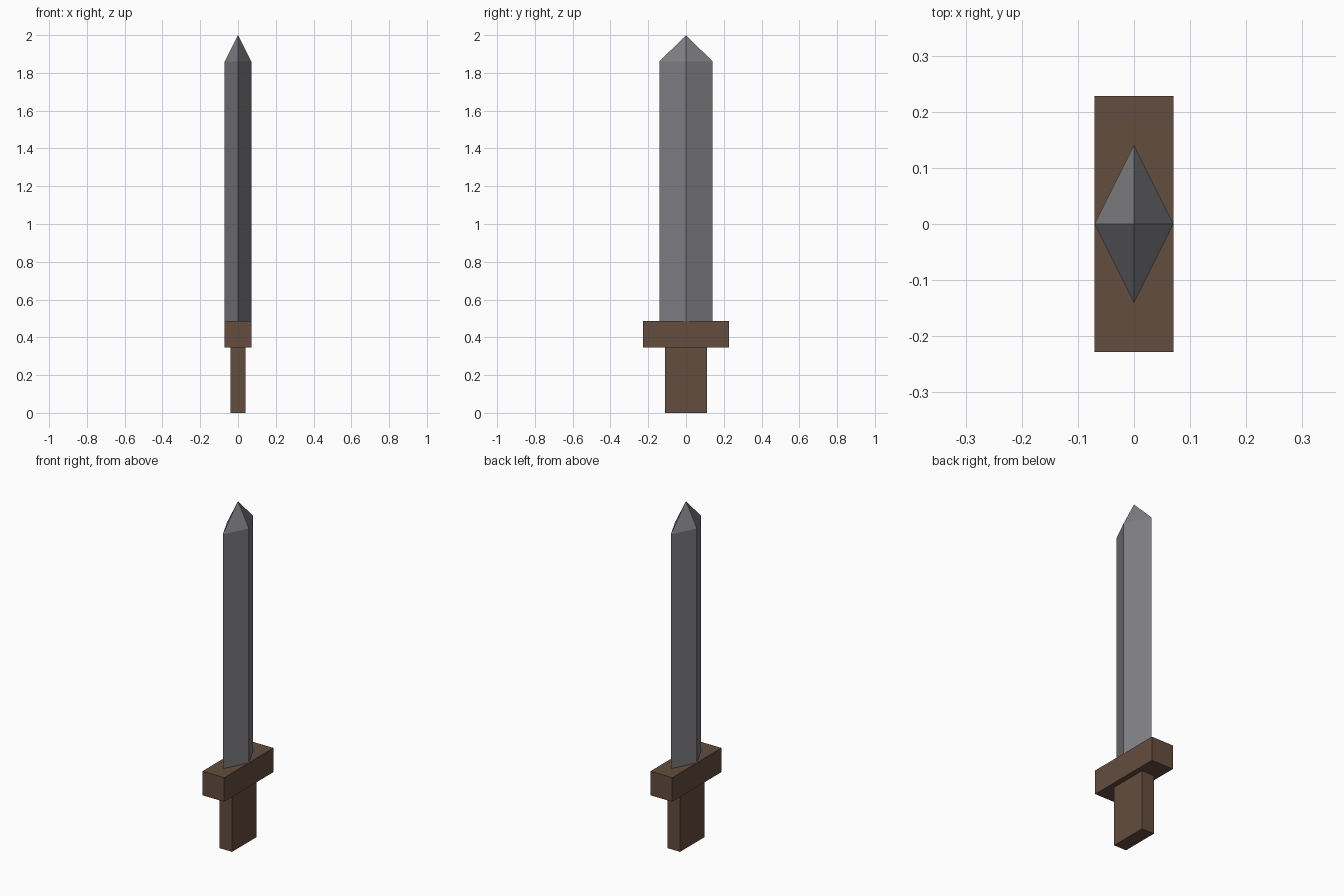
import bpy, bmesh

if "Cube" in bpy.data.objects:
    bpy.data.objects.remove(bpy.data.objects["Cube"])

wood = bpy.data.materials.new("wood")
wood.diffuse_color = (0.13, 0.075, 0.05, 1)
wood.use_nodes = True
wood.node_tree.nodes["Principled BSDF"].inputs["Base Color"].default_value = wood.diffuse_color
steel = bpy.data.materials.new("steel")
steel.diffuse_color = (0.21, 0.21, 0.225, 1)
steel.use_nodes = True
steel.node_tree.nodes["Principled BSDF"].inputs["Base Color"].default_value = steel.diffuse_color


def finish(name, bm, mat):
    bmesh.ops.recalc_face_normals(bm, faces=bm.faces)
    mesh = bpy.data.meshes.new(name)
    bm.to_mesh(mesh)
    bm.free()
    mesh.materials.append(mat)
    bpy.context.collection.objects.link(bpy.data.objects.new(name, mesh))


def box(name, hx, hy, z0, z1):
    bm = bmesh.new()
    bmesh.ops.create_cube(bm, size=1)
    for v in bm.verts:
        v.co = (v.co.x * 2 * hx, v.co.y * 2 * hy, z0 if v.co.z < 0 else z1)
    finish(name, bm, wood)


# Handle and crossguard
box("grip", 0.04, 0.112, 0, 0.346)
box("crossguard", 0.0705, 0.228, 0.346, 0.487)

# Blade: diamond section extruded up, then closed to a point
bm = bmesh.new()
hx, hy, base, shoulder, tip = 0.0705, 0.141, 0.487, 1.86, 2.0
section = [(hx, 0), (0, hy), (-hx, 0), (0, -hy)]
low = [bm.verts.new((x, y, base)) for x, y in section]
high = [bm.verts.new((x, y, shoulder)) for x, y in section]
point = bm.verts.new((0, 0, tip))
bm.faces.new(low)
for i in range(4):
    j = (i + 1) % 4
    bm.faces.new((low[i], low[j], high[j], high[i]))
    bm.faces.new((high[i], high[j], point))
finish("blade", bm, steel)
